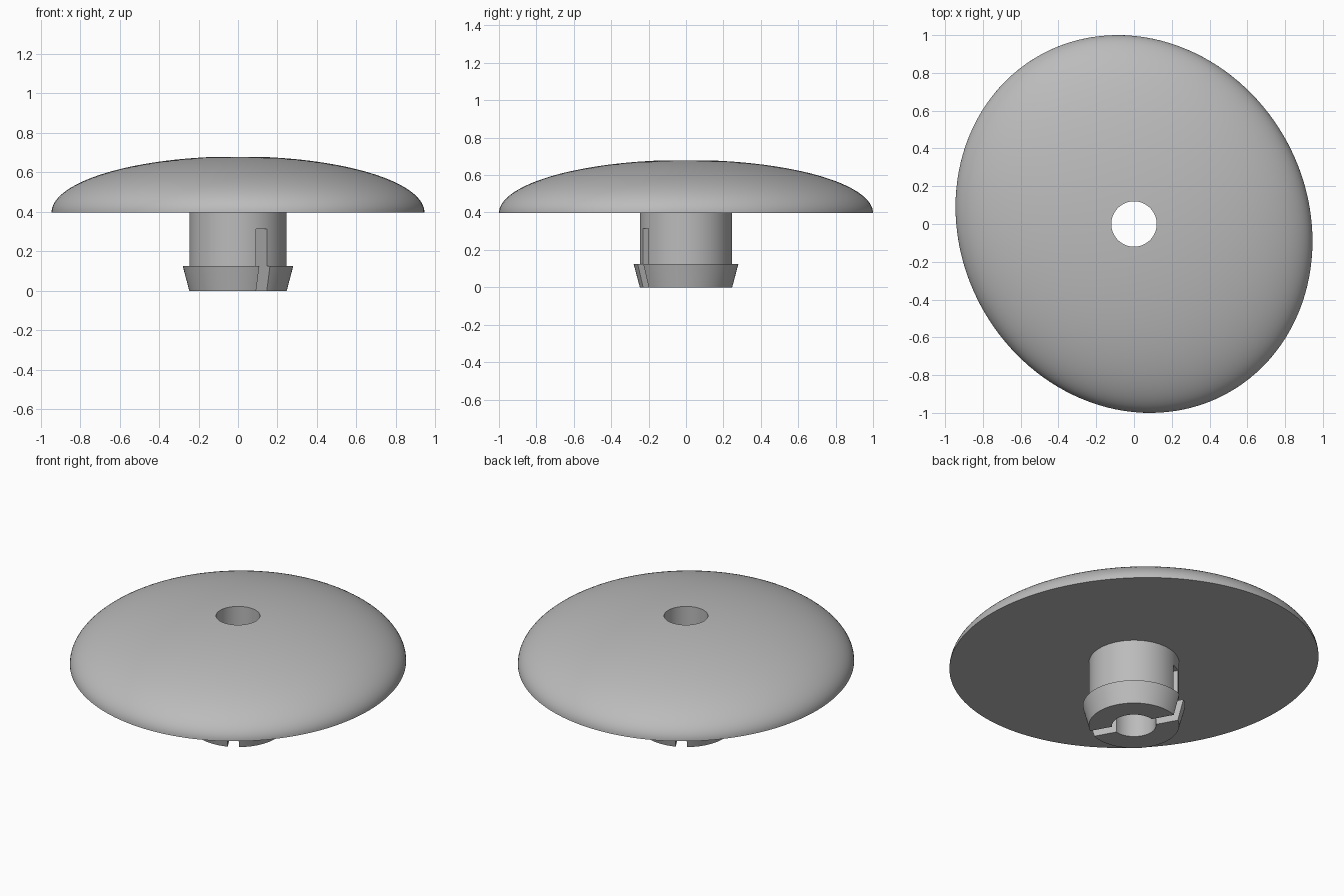
import bpy, bmesh, math

if "Cube" in bpy.data.objects:
    bpy.data.objects.remove(bpy.data.objects["Cube"], do_unlink=True)

SEGMENTS = 128
TILT = math.radians(-61)           # direction of the long axis and of the slot
LONG, SHORT = 1.0235, 0.9195       # half axes of the oval cap
BASE, RISE = 0.397, 0.284          # cap underside and dome height
BORE, STEM, BARB = 0.12, 0.247, 0.28

grey = bpy.data.materials.new("plain grey")
grey.use_nodes = True
COLOUR = (0.5, 0.5, 0.5, 1)
grey.diffuse_color = COLOUR
grey.node_tree.nodes["Principled BSDF"].inputs["Base Color"].default_value = COLOUR


def lathe(name, profile):
    """Sweep a closed profile round z; profile(angle) returns (radius, z) pairs."""
    bm = bmesh.new()
    columns = []
    for i in range(SEGMENTS):
        a = 2 * math.pi * i / SEGMENTS
        columns.append([bm.verts.new((r * math.cos(a), r * math.sin(a), z))
                        for r, z in profile(a)])
    for i, col in enumerate(columns):
        nxt = columns[(i + 1) % SEGMENTS]
        for j in range(len(col)):
            k = (j + 1) % len(col)
            bm.faces.new((col[j], nxt[j], nxt[k], col[k]))
    bmesh.ops.recalc_face_normals(bm, faces=bm.faces)
    mesh = bpy.data.meshes.new(name)
    bm.to_mesh(mesh)
    bm.free()
    mesh.materials.append(grey)
    obj = bpy.data.objects.new(name, mesh)
    bpy.context.collection.objects.link(obj)
    return obj


def activate(obj):
    bpy.ops.object.select_all(action='DESELECT')
    obj.select_set(True)
    bpy.context.view_layer.objects.active = obj


def cap_profile(a):
    """Oval dome outline with a round bore."""
    t = a - TILT
    edge = 1 / math.hypot(math.cos(t) / LONG, math.sin(t) / SHORT)
    points = [(BORE, BASE)]
    steps = 32
    for i in range(steps + 1):
        r = BORE + (edge - BORE) * math.sin(math.pi / 2 * i / steps)
        points.append((r, BASE + RISE * math.sqrt(max(0, 1 - (r / edge) ** 2))))
    return points


def stem_profile(a):
    """Tube with a flared snap-in barb at its foot."""
    return [(BORE, 0), (STEM, 0), (BARB, 0.125), (STEM, 0.125),
            (STEM, BASE), (BORE, BASE)]


# Domed cap and hollow stem
cap = lathe("domed_cap", cap_profile)
stem = lathe("snap_stem", stem_profile)

# Slot across the stem that splits its foot into two prongs
bpy.ops.mesh.primitive_cube_add(size=1, location=(0, 0, 0.107), rotation=(0, 0, TILT))
cutter = bpy.context.object
cutter.name = "slot_cutter"
cutter.scale = (0.8, 0.062, 0.414)
cutter.hide_render = True
cutter.data.materials.append(grey)
activate(stem)
cut = stem.modifiers.new("slot", 'BOOLEAN')
cut.operation = 'DIFFERENCE'
cut.solver = 'EXACT'
cut.object = cutter
bpy.ops.object.modifier_apply(modifier=cut.name)
bpy.data.objects.remove(cutter, do_unlink=True)

for part in (cap, stem):
    activate(part)
    bpy.ops.object.shade_smooth_by_angle(angle=math.radians(25))
